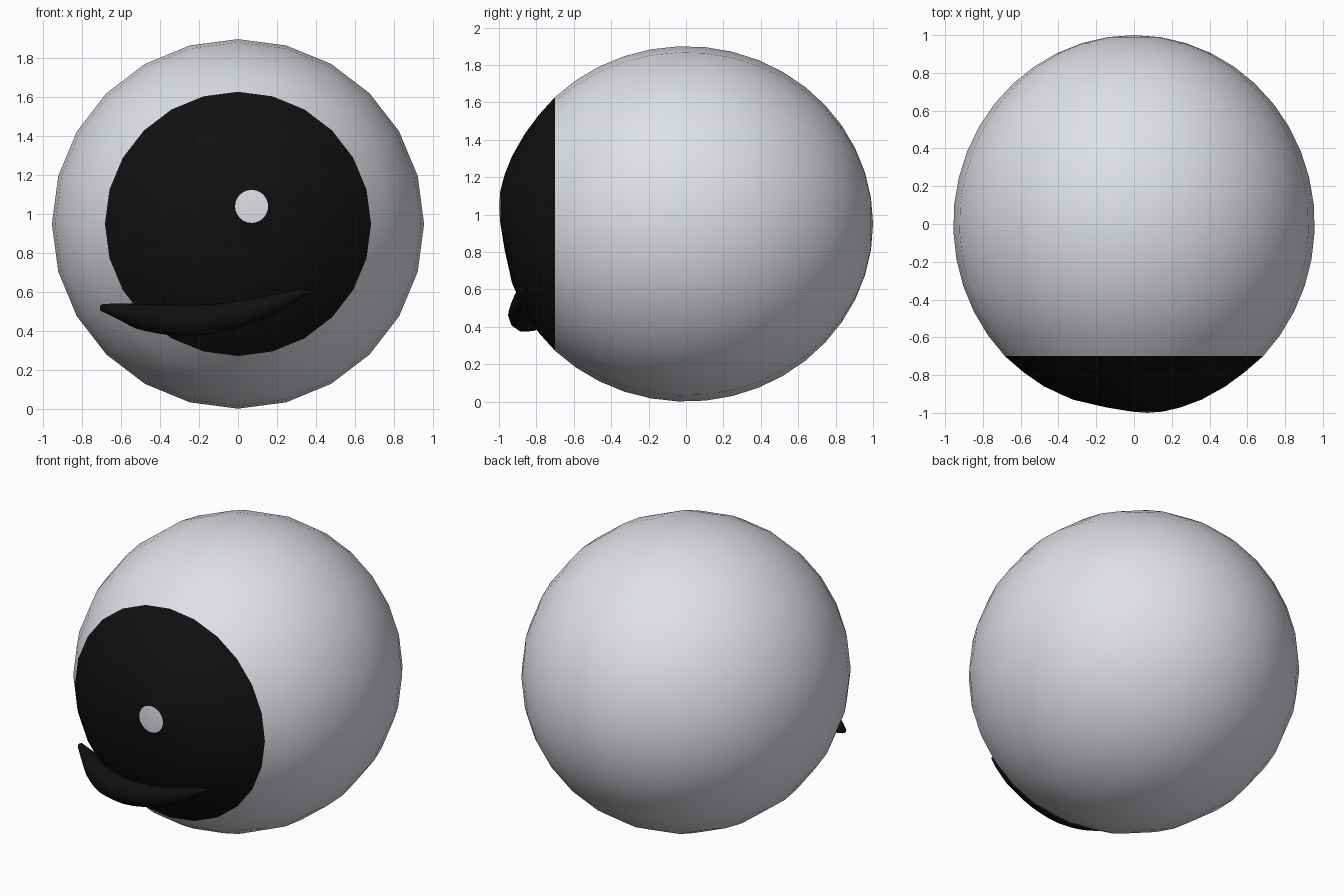
import bpy, bmesh, math

if "Cube" in bpy.data.objects:
    bpy.data.objects.remove(bpy.data.objects["Cube"], do_unlink=True)

SEGMENTS = 24
RX, RY, RZ = 0.957, 1.0, 0.95     # body radii
CZ = 0.95                         # body centre height


def material(name, colour, roughness):
    m = bpy.data.materials.new(name)
    m.use_nodes = True
    m.diffuse_color = colour
    bsdf = next(n for n in m.node_tree.nodes if n.type == 'BSDF_PRINCIPLED')
    bsdf.inputs["Base Color"].default_value = colour
    bsdf.inputs["Roughness"].default_value = roughness
    return m


def loft(name, rings, mat):
    """Skin rings (y, x radius, z radius, x offset, z offset) running front to back.
    A ring of zero radius becomes a pole."""
    bm = bmesh.new()
    loops = []
    for y, rx, rz, ox, oz in rings:
        if rx < 1e-4:
            loops.append([bm.verts.new((ox, y, CZ + oz))] * SEGMENTS)
        else:
            angles = [2 * math.pi * i / SEGMENTS for i in range(SEGMENTS)]
            loops.append([bm.verts.new((ox + rx * math.sin(a), y, CZ + oz + rz * math.cos(a)))
                          for a in angles])
    for a, b in zip(loops, loops[1:]):
        for i in range(SEGMENTS):
            j = (i + 1) % SEGMENTS
            corners = list(dict.fromkeys((a[i], a[j], b[j], b[i])))
            bm.faces.new(corners)
    for f in bm.faces:
        f.smooth = True
    bm.normal_update()
    # Make every face point away from the body centre
    for f in bm.faces:
        c = f.calc_center_median()
        c.z -= CZ
        if f.normal.dot(c) < 0:
            f.normal_flip()
    mesh = bpy.data.meshes.new(name)
    bm.to_mesh(mesh)
    bm.free()
    mesh.materials.append(mat)
    obj = bpy.data.objects.new(name, mesh)
    bpy.context.collection.objects.link(obj)
    return obj


grey = material("pale grey", (0.77, 0.79, 0.84, 1), 0.5)
black = material("black", (0.005, 0.005, 0.005, 1), 0.5)

# Body: ball with its poles along y, open where the eye sits
steps = 16
body_rings = []
for k in range(steps + 1):
    t = math.radians(45.6 + (180 - 45.6) * k / steps)
    s = math.sin(t) if k < steps else 0
    body_rings.append((-RY * math.cos(t), RX * s, RZ * s, 0, 0))
loft("body", body_rings, grey)

# Eye: dark front cap whose tip leans towards the pupil
px, pz = 0.07, 0.09
rim = body_rings[0]
eye_rings = [(-0.993, 0.085, 0.085, px, pz)]
for y, r, lean in ((-0.97, 0.20, 0.7), (-0.93, 0.34, 0.25), (-0.86, 0.48, 0.05), (-0.785, 0.585, 0)):
    eye_rings.append((y, r, r, px * lean, pz * lean))
loft("eye", eye_rings + [rim], black)

# Pupil: small pale cap at the tip of the eye
loft("pupil", [(-1.0, 0, 0, px, pz), eye_rings[0]], grey)

# Mouth: tapered crooked smile (x, y, z, radius)
path = [(-0.70, -0.62, 0.520, 0.018), (-0.61, -0.68, 0.503, 0.042),
        (-0.50, -0.75, 0.475, 0.068), (-0.35, -0.83, 0.458, 0.082),
        (-0.20, -0.865, 0.456, 0.083), (0.00, -0.875, 0.485, 0.073),
        (0.20, -0.875, 0.545, 0.050), (0.31, -0.87, 0.590, 0.026),
        (0.37, -0.86, 0.607, 0.006)]
curve = bpy.data.curves.new("mouth", 'CURVE')
curve.dimensions = '3D'
curve.bevel_depth = 1.0
curve.bevel_resolution = 3
curve.resolution_u = 3
curve.use_fill_caps = True
spline = curve.splines.new('BEZIER')
spline.bezier_points.add(len(path) - 1)
for p, (x, y, z, r) in zip(spline.bezier_points, path):
    p.co = (x, y, z)
    p.radius = r
    p.handle_left_type = p.handle_right_type = 'AUTO'
curve.materials.append(black)
mouth = bpy.data.objects.new("mouth", curve)
bpy.context.collection.objects.link(mouth)
bpy.ops.object.select_all(action='DESELECT')
mouth.select_set(True)
bpy.context.view_layer.objects.active = mouth
bpy.ops.object.convert(target='MESH')
bpy.ops.object.shade_smooth_by_angle(angle=math.radians(50))
